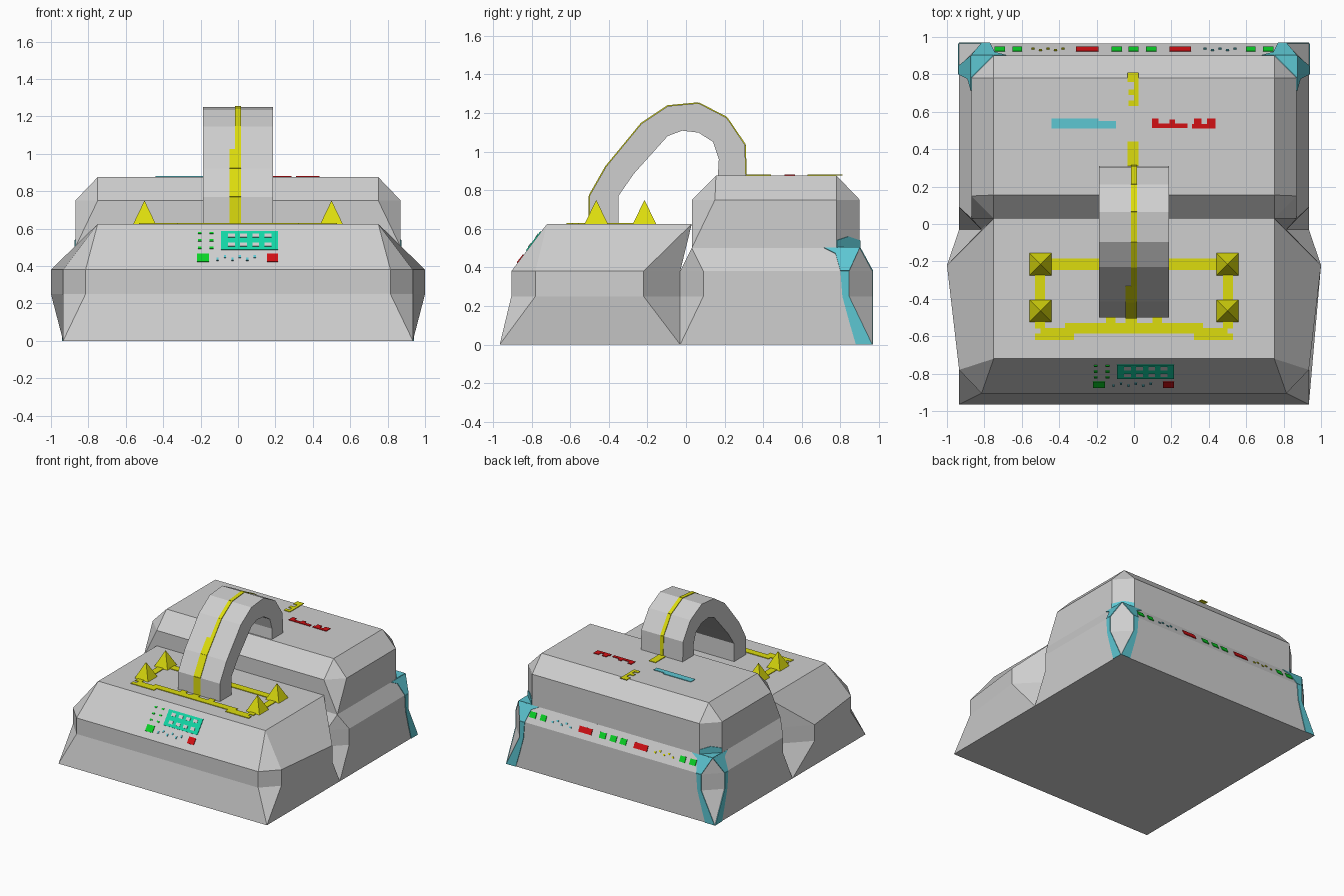
import bpy, bmesh
from mathutils import Vector

if "Cube" in bpy.data.objects:
    bpy.data.objects.remove(bpy.data.objects["Cube"])


def material(name, rgb):
    m = bpy.data.materials.new(name)
    m.diffuse_color = (*rgb, 1)
    m.use_nodes = True
    m.node_tree.nodes["Principled BSDF"].inputs["Base Color"].default_value = m.diffuse_color
    return m


GREY = material("light grey", (0.62, 0.62, 0.62))
YELLOW = material("yellow", (0.72, 0.72, 0.004))
CYAN = material("cyan", (0.11, 0.57, 0.65))
RED = material("red", (0.65, 0.005, 0.007))
GREEN = material("green", (0.003, 0.66, 0.02))
TEAL = material("teal", (0.006, 0.68, 0.38))


def finish(name, bm, mat):
    bmesh.ops.remove_doubles(bm, verts=bm.verts, dist=1e-5)
    bmesh.ops.recalc_face_normals(bm, faces=bm.faces)
    me = bpy.data.meshes.new(name)
    bm.to_mesh(me)
    bm.free()
    me.materials.append(mat)
    ob = bpy.data.objects.new(name, me)
    bpy.context.collection.objects.link(ob)
    return ob


def half(hx, y0, y1, cf=0, cb=0):
    """Right half of a rectangle outline with front / back corner chamfers."""
    return [(hx - cf, y0), (hx, y0 + cf), (hx, y1 - cb), (hx - cb, y1)]


def loft(name, levels, mat):
    """Stack mirrored outlines given as (z, right half)."""
    bm = bmesh.new()
    rings = []
    for z, h in levels:
        pts = h + [(-x, y) for x, y in reversed(h)]
        rings.append([bm.verts.new((x, y, z)) for x, y in pts])
    n = len(rings[0])
    for a, b in zip(rings, rings[1:]):
        for i in range(n):
            j = (i + 1) % n
            bm.faces.new((a[i], a[j], b[j], b[i]))
    bm.faces.new(rings[0][::-1])
    bm.faces.new(rings[-1])
    return finish(name, bm, mat)


def plates(name, polys, out, mat, lift=0.005):
    """Thin raised plates; out is a rough outward direction."""
    bm = bmesh.new()
    out = Vector(out)
    for poly in polys:
        p = [Vector(q) for q in poly]
        n = (p[1] - p[0]).cross(p[2] - p[1]).normalized()
        if n.dot(out) < 0:
            p.reverse()
            n = -n
        base = [bm.verts.new(q) for q in p]
        top = [bm.verts.new(q + n * lift) for q in p]
        bm.faces.new(top)
        for i in range(len(p)):
            j = (i + 1) % len(p)
            bm.faces.new((base[i], base[j], top[j], top[i]))
    return finish(name, bm, mat)


def rects(surface, boxes):
    return [[surface(x0, v0), surface(x1, v0), surface(x1, v1), surface(x0, v1)]
            for x0, x1, v0, v1 in boxes]


# Surfaces that carry painted details
def front_top(x, y): return (x, y, 0.625)
def rear_top(x, y): return (x, y, 0.875)
def front_slope(x, z): return (x, -0.905 + 0.185 * (z - 0.38) / 0.245, z)
def rear_slope(x, z): return (x, 0.965 - 0.065 * (z - 0.38) / 0.12, z)


UP, FRONT, BACK = (0, 0, 1), (0, -1, 0.5), (0, 1, 0.5)

# Main bodies
waist = [(0.815, -0.905), (0.935, -0.78), (1.0, -0.22), (0.815, -0.03)]
loft("front_body", [(0, half(0.935, -0.965, -0.03)), (0.25, waist), (0.38, waist),
                    (0.625, half(0.75, -0.72, 0.03))], GREY)
mid = half(0.935, -0.03, 0.965, 0.12, 0.12)
loft("rear_lower_body", [(0, half(0.935, -0.03, 0.965)), (0.25, mid), (0.38, mid),
                         (0.5, half(0.87, 0.03, 0.9))], GREY)
loft("rear_upper_body", [(0.5, half(0.87, 0.03, 0.9, 0, 0.12)),
                         (0.75, half(0.87, 0.03, 0.9, 0.12, 0.12)),
                         (0.875, half(0.75, 0.155, 0.78))], GREY)

# Arched handle
outer = [(-0.5, 0.62), (-0.5, 0.77), (-0.415, 0.92), (-0.23, 1.145), (-0.095, 1.235),
         (0.065, 1.25), (0.21, 1.175), (0.305, 1.035), (0.31, 0.87)]
inner = [(-0.35, 0.62), (-0.35, 0.77), (-0.27, 0.885), (-0.095, 1.08), (-0.02, 1.108),
         (0.065, 1.098), (0.14, 1.05), (0.17, 0.96), (0.165, 0.87)]
bm = bmesh.new()
grid = [[bm.verts.new((x, y, z)) for x, (y, z) in
         ((-0.187, o), (0.187, o), (0.187, i), (-0.187, i))] for o, i in zip(outer, inner)]
for a, b in zip(grid, grid[1:]):
    for k in range(4):
        m = (k + 1) % 4
        bm.faces.new((a[k], a[m], b[m], b[k]))
bm.faces.new(grid[0][::-1])
bm.faces.new(grid[-1])
finish("arched_handle", bm, GREY)

# Yellow stripe over the handle, wider low on the front
path = outer[:3] + [(-0.33, 1.023)] + outer[3:]
strip = []
for k, ((y0, z0), (y1, z1)) in enumerate(zip(path, path[1:])):
    xa, xb = (-0.045, 0.015) if k < 3 else (-0.015, 0.015)
    strip.append([(xa, y0, z0), (xb, y0, z0), (xb, y1, z1), (xa, y1, z1)])
for k, poly in enumerate(strip):
    y0, y1 = poly[0][1], poly[2][1]
    z0, z1 = poly[0][2], poly[2][2]
    plates(f"handle_stripe_{k + 1}", [poly], (0, z0 - z1, y1 - y0), YELLOW)

# Four spikes
for sx in (-1, 1):
    for y in (-0.215, -0.465):
        bm = bmesh.new()
        base = [bm.verts.new((sx * 0.5 + dx, y + dy, 0.625)) for dx, dy in
                ((-0.06, -0.06), (0.06, -0.06), (0.06, 0.06), (-0.06, 0.06))]
        tip = bm.verts.new((sx * 0.5, y, 0.75))
        for i in range(4):
            bm.faces.new((base[i], base[(i + 1) % 4], tip))
        bm.faces.new(base[::-1])
        finish(f"spike_{'left' if sx < 0 else 'right'}_{'rear' if y > -0.3 else 'front'}",
               bm, YELLOW)

# Yellow traces on the tops
plates("front_top_traces", rects(front_top, [
    (-0.5, 0.5, -0.245, -0.185), (-0.53, -0.475, -0.56, -0.245), (0.475, 0.53, -0.56, -0.245),
    (-0.53, -0.32, -0.62, -0.585), (0.32, 0.53, -0.62, -0.585), (-0.5, 0.5, -0.585, -0.555),
    (-0.37, 0.37, -0.555, -0.53), (-0.15, -0.1, -0.53, -0.49), (-0.045, 0.015, -0.53, -0.5),
    (0.1, 0.15, -0.53, -0.49)]), UP, YELLOW)
plates("rear_top_traces", rects(rear_top, [
    (-0.035, 0.025, 0.22, 0.44), (-0.03, 0.025, 0.63, 0.66), (0, 0.025, 0.66, 0.76),
    (-0.03, 0, 0.69, 0.72), (-0.035, 0.025, 0.76, 0.81)]), UP, YELLOW)
plates("rear_top_cyan_mark", rects(rear_top, [
    (-0.44, -0.19, 0.51, 0.565), (-0.19, -0.095, 0.51, 0.55)]), UP, CYAN)
plates("rear_top_red_marks", rects(rear_top, [
    (0.095, 0.285, 0.512, 0.537), (0.095, 0.13, 0.537, 0.565), (0.19, 0.22, 0.537, 0.558),
    (0.31, 0.435, 0.51, 0.535), (0.32, 0.36, 0.535, 0.565),
    (0.39, 0.435, 0.535, 0.565)]), UP, RED)

# Front control panel
plates("control_panel", rects(front_slope, [(-0.09, 0.215, 0.485, 0.585)]), FRONT, TEAL)
plates("panel_keys", rects(front_slope, [
    (x - 0.018, x + 0.018, z - 0.01, z + 0.01)
    for x in (-0.035, 0.03, 0.095, 0.16) for z in (0.512, 0.56)]), FRONT, GREY, 0.008)
plates("front_green_lights", rects(front_slope, [(-0.22, -0.155, 0.422, 0.464)] + [
    (x - 0.01, x + 0.01, z - 0.005, z + 0.005)
    for x in (-0.205, -0.142) for z in (0.495, 0.535, 0.575)]), FRONT, GREEN)
plates("front_red_light", rects(front_slope, [(0.155, 0.215, 0.422, 0.464)]), FRONT, RED)
plates("front_cyan_dots", rects(front_slope, [
    (x / 100 - 0.006, x / 100 + 0.006, z - 0.007, z + 0.007)
    for k, x in enumerate(range(-11, 12, 4)) for z in (0.435 + 0.015 * (k % 2),)]), FRONT, CYAN)

# Rear light bar
greens = [(-0.03, 0.025, 0.42, 0.46)]
for a, b in ((0.065, 0.12), (0.6, 0.65), (0.69, 0.745)):
    greens += [(a, b, 0.42, 0.46), (-b, -a, 0.42, 0.46)]
plates("rear_green_lights", rects(rear_slope, greens), BACK, GREEN)
plates("rear_red_lights", rects(rear_slope, [
    (-0.31, -0.19, 0.42, 0.46), (0.19, 0.305, 0.42, 0.46)]), BACK, RED)
for name, s, mat in (("rear_cyan_dots", 1, CYAN), ("rear_yellow_dots", -1, YELLOW)):
    plates(name, rects(rear_slope, [
        (s * c / 100 - 0.008, s * c / 100 + 0.008, z - 0.006, z + 0.006)
        for k, c in enumerate(range(38, 55, 4)) for z in (0.432 + 0.016 * (k % 2),)]),
        BACK, mat)

# Cyan bands around the rear corner facets; d is the distance in from the outer corner
low = [(0.165, 0.38), (0.12, 0.38), (0.12, 0.25), (0, 0), (0.085, 0), (0.12, 0.12), (0.155, 0.25)]
high = [(0.25, 0.5), (0.065, 0.5), (0.12, 0.38), (0.165, 0.38), (0.19, 0.47)]
for side, s in (("left", -1), ("right", 1)):
    def depth(z): return 0.065 * max(0, z - 0.38) / 0.12
    for nm, poly in (("lower", low), ("upper", high)):
        plates(f"{side}_corner_side_band_{nm}",
               [[(s * (0.935 - depth(z)), 0.965 - d, z) for d, z in poly]], (s, 0, 0.2), CYAN)
        plates(f"{side}_corner_back_band_{nm}",
               [[(s * (0.935 - d), 0.965 - depth(z), z) for d, z in poly]], (0, 1, 0.2), CYAN)
    plates(f"{side}_corner_cap_band", [
        [(s * 0.75, 0.9, 0.5), (s * 0.87, 0.78, 0.5), (s * 0.87, 0.78, 0.54),
         (s * 0.81, 0.84, 0.56), (s * 0.75, 0.9, 0.54)]], (s, 1, 0), CYAN)
    plates(f"{side}_corner_ledge_band", [
        [(s * 0.75, 0.9, 0.5), (s * 0.87, 0.78, 0.5), (s * 0.87, 0.9, 0.5)]], UP, CYAN)
